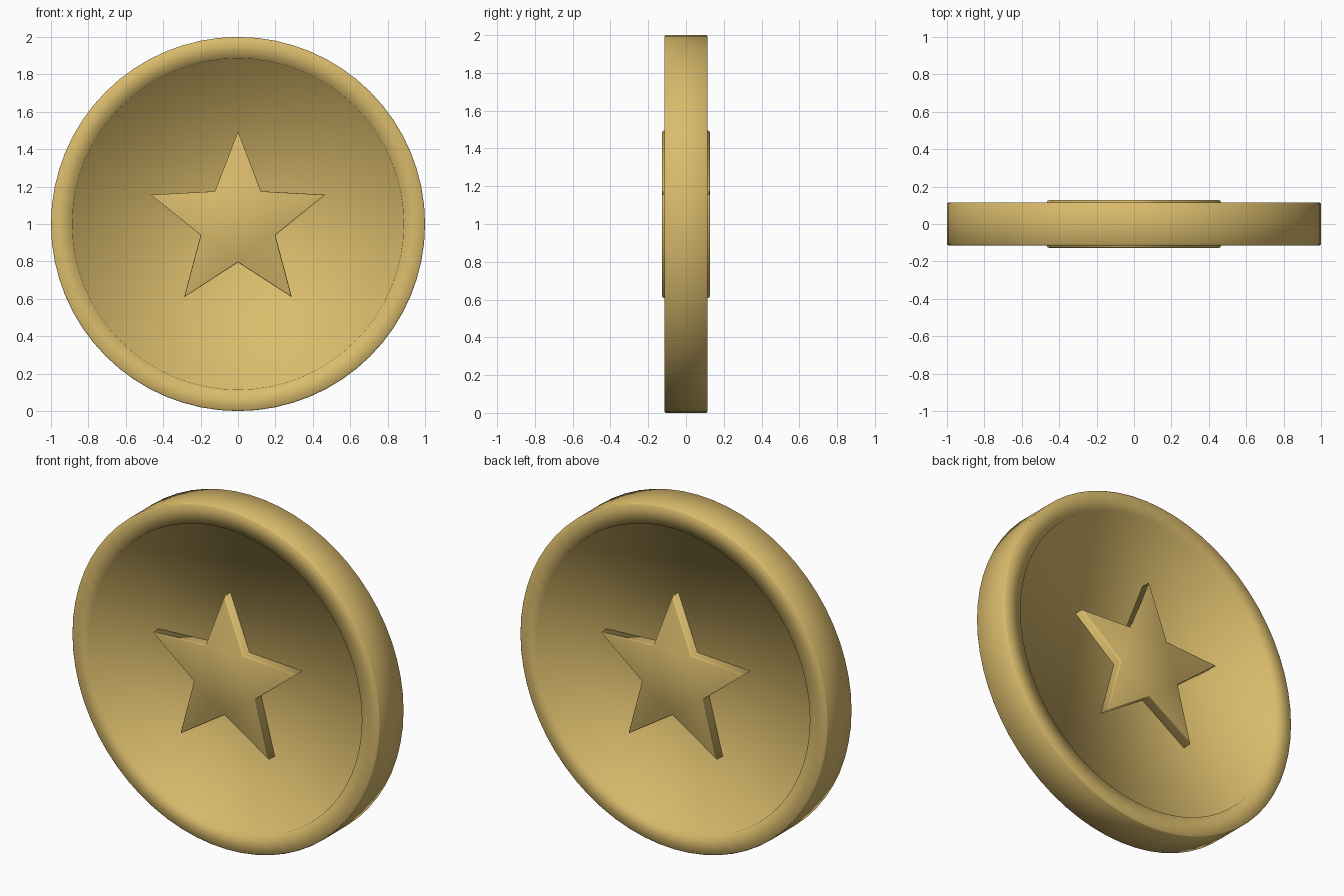
import bpy
import bmesh
from math import sin, cos, pi

if "Cube" in bpy.data.objects:
    bpy.data.objects.remove(bpy.data.objects["Cube"], do_unlink=True)

gold = bpy.data.materials.new("gold")
gold.use_nodes = True
color = (0.70, 0.50, 0.15, 1)
gold.diffuse_color = color
gold.node_tree.nodes["Principled BSDF"].inputs["Base Color"].default_value = color


def loft(name, outline, rings):
    """Join scaled copies of an upright outline, front to back, and cap both ends."""
    bm = bmesh.new()
    loops = [[bm.verts.new((x * s, y, 1 + z * s)) for x, z in outline] for s, y in rings]
    n = len(outline)
    for a, b in zip(loops, loops[1:]):
        for i in range(n):
            j = (i + 1) % n
            bm.faces.new((a[i], a[j], b[j], b[i]))
    bm.faces.new(loops[0])
    bm.faces.new(loops[-1])
    bmesh.ops.recalc_face_normals(bm, faces=bm.faces)
    for face in bm.faces:
        face.smooth = True
    mesh = bpy.data.meshes.new(name)
    bm.to_mesh(mesh)
    bm.free()
    mesh.materials.append(gold)
    obj = bpy.data.objects.new(name, mesh)
    bpy.context.collection.objects.link(obj)
    return obj


def both_sides(half):
    """Mirror (scale, depth) steps from the front to the back."""
    return [(s, -y) for s, y in half] + [(s, y) for s, y in reversed(half)]


# Coin body: recessed face, raised rim, slightly eased outer edge
SIDES = 64
circle = [(sin(2 * pi * i / SIDES), cos(2 * pi * i / SIDES)) for i in range(SIDES)]
loft("coin_body", circle, both_sides([(0.88, 0.07), (0.886, 0.115), (0.994, 0.115), (1, 0.109)]))

# Star emblem, raised on both faces
star = []
for i in range(10):
    r = 0.21 if i % 2 else 0.49
    star.append((r * sin(pi * i / 5), r * cos(pi * i / 5) + 0.005))
loft("star_emblem", star, both_sides([(0.965, 0.128), (0.99, 0.125), (1, 0.118)]))
